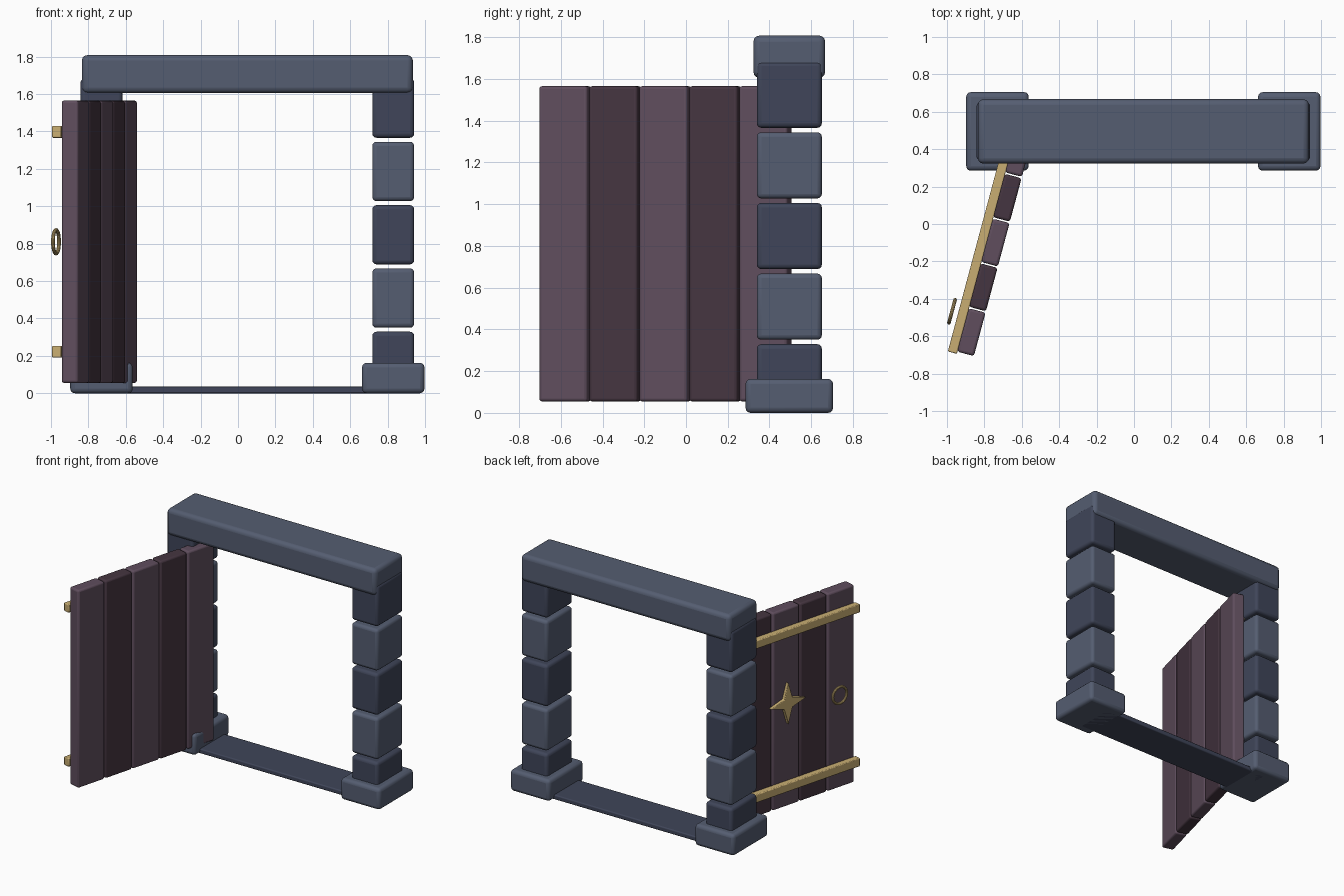
import bpy, math
from mathutils import Matrix, Vector

if "Cube" in bpy.data.objects:
    bpy.data.objects.remove(bpy.data.objects["Cube"])


def material(name, rgb):
    m = bpy.data.materials.new(name)
    m.diffuse_color = (*rgb, 1)
    m.use_nodes = True
    m.node_tree.nodes["Principled BSDF"].inputs["Base Color"].default_value = m.diffuse_color
    return m


STONE = material("stone_light", (0.09, 0.11, 0.165))
STONE_DARK = material("stone_dark", (0.05, 0.06, 0.10))
WOOD = material("wood_light", (0.115, 0.075, 0.11))
WOOD_DARK = material("wood_dark", (0.06, 0.036, 0.052))
BRASS = material("brass", (0.58, 0.42, 0.17))


def finish(ob, name, mat, bevel=0.0, segments=3):
    ob.name = name
    ob.data.materials.append(mat)
    if bevel:
        b = ob.modifiers.new("Bevel", 'BEVEL')
        b.width, b.segments = bevel, segments
    bpy.ops.object.shade_smooth_by_angle(angle=math.radians(35))
    return ob


def box(name, lo, hi, mat, bevel=0.02, segments=3):
    lo, hi = Vector(lo), Vector(hi)
    bpy.ops.mesh.primitive_cube_add(size=1, location=(lo + hi) / 2)
    ob = bpy.context.object
    ob.data.transform(Matrix.Diagonal((*(hi - lo), 1)))
    return finish(ob, name, mat, bevel, segments)


# Stone frame, centred on CX, CY
CX, CY = 0.05, 0.495
for side, label in ((-1, "left"), (1, "right")):
    px = CX + side * 0.78
    box(f"{label}_plinth", (px - 0.167, CY - 0.21, 0), (px + 0.167, CY + 0.21, 0.163), STONE, 0.025)
    for i in range(5):
        z = 0.012 + i * 0.3385
        box(f"{label}_pillar_block_{i + 1}", (px - 0.112, CY - 0.156, z),
            (px + 0.112, CY + 0.156, z + 0.317), STONE if i % 2 else STONE_DARK, 0.022)
box("lintel", (CX - 0.885, CY - 0.172, 1.605), (CX + 0.885, CY + 0.172, 1.808), STONE, 0.03)
box("threshold", (CX - 0.75, CY - 0.15, 0), (CX + 0.75, CY + 0.15, 0.035), STONE_DARK, 0.008)

# Door, built in local space: x = outward normal of plain face, y = along width
W, T, PLANKS = 1.24, 0.093, 5
pitch = W / PLANKS
door = []
for i in range(PLANKS):
    door.append(box(f"door_plank_{i + 1}", (-T, i * pitch + 0.004, 0.055),
                    (0, (i + 1) * pitch - 0.004, 1.565),
                    WOOD_DARK if i % 2 else WOOD, 0.014))

# Brass straps across the outer face
for z, label in ((0.222, "lower"), (1.398, "upper")):
    door.append(box(f"{label}_strap", (-T - 0.048, -0.008, z - 0.032),
                    (-T + 0.002, W - 0.01, z + 0.032), BRASS, 0.006, 2))

# Ring handle
bpy.ops.mesh.primitive_torus_add(major_radius=0.063, minor_radius=0.01, major_segments=32,
                                 minor_segments=10, location=(-T - 0.082, 0.205, 0.81),
                                 rotation=(0, math.pi / 2, 0))
door.append(finish(bpy.context.object, "ring_handle", BRASS))

# Four-pointed star plate
outline = []
for k in range(8):
    r = 0.052 if k % 2 else 0.158
    a = k * math.pi / 4
    outline.append((0.62 + r * math.cos(a), 0.85 + r * math.sin(a)))
verts = [(x, y, z) for x in (-T - 0.026, -T + 0.002) for y, z in outline]
faces = [tuple(range(7, -1, -1)), tuple(range(8, 16))]
faces += [(k, (k + 1) % 8, (k + 1) % 8 + 8, k + 8) for k in range(8)]
mesh = bpy.data.meshes.new("star")
mesh.from_pydata(verts, [], faces)
star = bpy.data.objects.new("star", mesh)
bpy.context.collection.objects.link(star)
bpy.ops.object.select_all(action='DESELECT')
star.select_set(True)
bpy.context.view_layer.objects.active = star
door.append(finish(star, "star_plate", BRASS, 0.004, 2))

# Swing the door open
bpy.context.view_layer.update()
swing = Matrix.Translation((-0.857, -0.71, 0)) @ Matrix.Rotation(math.radians(-15), 4, 'Z')
for ob in door:
    ob.matrix_world = swing @ ob.matrix_world
